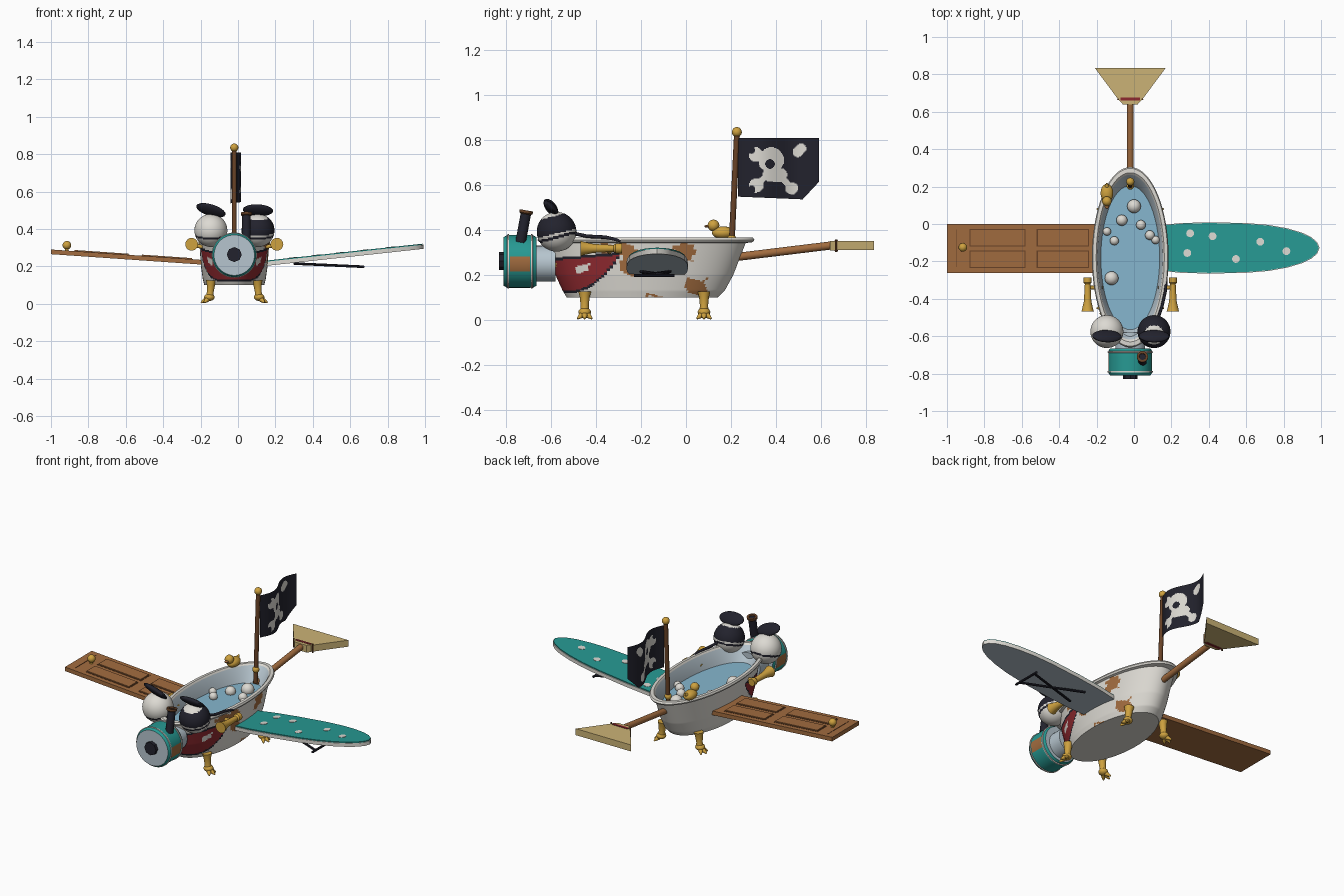
import bpy, bmesh, math
from mathutils import Vector, Matrix

cube = bpy.data.objects.get("Cube")
if cube:
    bpy.data.objects.remove(cube, do_unlink=True)

COLOURS = {
    "white": (.72, .70, .65), "teal": (.02, .32, .29), "brown": (.36, .15, .05),
    "dark_brown": (.14, .055, .02), "black": (.016, .016, .026), "brass": (.62, .36, .05),
    "red": (.27, .022, .028), "water": (.24, .47, .62), "straw": (.6, .45, .18),
    "steel": (.47, .56, .62)}
MATS = {}
for key, rgb in COLOURS.items():
    m = bpy.data.materials.new(key)
    m.use_nodes = True
    m.diffuse_color = (*rgb, 1)
    bsdf = next(n for n in m.node_tree.nodes if n.type == 'BSDF_PRINCIPLED')
    bsdf.inputs["Base Color"].default_value = (*rgb, 1)
    MATS[key] = m
CX = -.02  # centre line of the tub


def finish(name, bm, colour, rule=None, angle=35):
    """Turn a bmesh into an object; rule(centre, normal) may name another colour."""
    bmesh.ops.recalc_face_normals(bm, faces=bm.faces)
    names = [colour]
    if rule:
        for f in bm.faces:
            c = rule(f.calc_center_median(), f.normal) or colour
            if c not in names:
                names.append(c)
            f.material_index = names.index(c)
    me = bpy.data.meshes.new(name)
    bm.to_mesh(me)
    bm.free()
    for n in names:
        me.materials.append(MATS[n])
    ob = bpy.data.objects.new(name, me)
    bpy.context.collection.objects.link(ob)
    bpy.context.view_layer.objects.active = ob
    ob.select_set(True)
    bpy.ops.object.shade_smooth_by_angle(angle=math.radians(angle))
    ob.select_set(False)
    return ob


def skin(bm, rings, cap=True):
    """Join closed rings of points into a surface."""
    rows = [[bm.verts.new(p) for p in r] for r in rings]
    n = len(rows[0])
    for a, b in zip(rows, rows[1:]):
        for i in range(n):
            bm.faces.new((a[i], a[(i + 1) % n], b[(i + 1) % n], b[i]))
    if cap:
        bm.faces.new(rows[0])
        bm.faces.new(rows[-1])


def lathe(name, profile, start, end, colour, rule=None, seg=24):
    """Spin (radius, fraction) pairs around the line from start to end."""
    start, end = Vector(start), Vector(end)
    q = (end - start).to_track_quat('Z', 'Y')
    bm = bmesh.new()
    skin(bm, [[start.lerp(end, t) + q @ Vector((r * math.cos(a), r * math.sin(a), 0))
               for a in (math.tau * i / seg for i in range(seg))] for r, t in profile])
    return finish(name, bm, colour, rule)


def rod(name, start, end, r, colour, seg=16):
    return lathe(name, [(r, 0), (r, 1)], start, end, colour, seg=seg)


def ball(name, loc, size, colour, rule=None, turn=None, seg=20):
    size = size if isinstance(size, tuple) else (size,) * 3
    bm = bmesh.new()
    mat = Matrix.Translation(loc) @ (turn or Matrix()) @ Matrix.Diagonal((*size, 1))
    bmesh.ops.create_uvsphere(bm, u_segments=seg, v_segments=seg * 2 // 3, radius=1, matrix=mat)
    return finish(name, bm, colour, rule)


def slab(name, outline, z0, z1, colour, rule=None, lift=None):
    """Extrude a flat outline; lift(x) tilts it upward along x."""
    lift = lift or (lambda x: 0)
    bm = bmesh.new()
    skin(bm, [[(x, y, z + lift(x)) for x, y in outline] for z in (z0, z1)])
    return finish(name, bm, colour, rule)


def rect(x0, x1, y0, y1):
    return [(x0, y0), (x1, y0), (x1, y1), (x0, y1)]


def circle(x, y, r, n=16):
    return [(x + r * math.cos(math.tau * i / n), y + r * math.sin(math.tau * i / n)) for i in range(n)]


# Bathtub: oval rings of (height, half width, half length, centre y)
def oval(z, a, b, cy, n=160):
    return [(CX + a * math.cos(t), cy + b * math.sin(t), z) for t in (math.tau * i / n for i in range(n))]


def blend(p, q, steps):
    return [tuple(u + (v - u) * i / steps for u, v in zip(p, q)) for i in range(steps)]


base, low, mid, top = (.1, .16, .335, -.195), (.13, .168, .36, -.188), (.2, .178, .395, -.185), (.342, .188, .443, -.178)
shell = blend(base, low, 6) + blend(low, mid, 12) + blend(mid, top, 24) + [
    top, (.346, .2, .475, -.178), (.356, .205, .482, -.178), (.366, .2, .475, -.178),
    (.367, .182, .452, -.178), (.358, .174, .44, -.178), (.26, .155, .38, -.18), (.2, .14, .34, -.18)]
RUST = [(-.06, .035, .26, .338), (0, .09, .115, .18), (-.18, -.1, .1, .113), (-.29, -.22, .2, .335), (-.42, -.29, .3, .335)]


def tub_paint(c, n):
    inward = n.x * (c.x - CX) + n.y * (c.y + .18) < 0
    if inward and c.z > .2:
        return "steel" if c.z < .355 else None
    if c.z > .34 or n.z < -.9:
        return None
    high = .262 + .08 * (c.y + .62)
    bottom = .13 + .155 * max(0, (c.y + .52) / .22) ** 2
    if c.y < -.29 and bottom - .012 < c.z < high + .012:
        if c.z < bottom or c.z > high:
            return "black"
        if abs(c.y + .46) < .03 and abs(c.z - .228 - .3 * (c.y + .46)) < .016:
            return "white"
        return "brass" if abs(c.y + .59) < .014 and abs(c.z - .245) < .01 else "red"
    wobble = .008 * math.sin(90 * c.z + 70 * c.y)
    if c.x > CX and any(y0 < c.y + wobble < y1 and z0 < c.z + wobble < z1 for y0, y1, z0, z1 in RUST):
        return "brown"


bm = bmesh.new()
skin(bm, [oval(*r) for r in shell])
finish("bathtub", bm, "white", tub_paint)

# Bath water and foam bubbles
slab("bath_water", [p[:2] for p in oval(0, .158, .385, -.18, 64)], .255, .27, "water")
for x, y, r in [(0, .095, .037), (-.065, .02, .03), (-.145, -.04, .022), (-.105, -.09, .024),
                (.037, -.005, .026), (.085, -.06, .026), (.115, -.085, .022), (-.12, -.29, .037)]:
    ball("bubble", (x, y, .283), r, "white")

# Barrel engine
lathe("barrel", [(.108, 0), (.115, .08)] + [(.117, .1 + .1 * i) for i in range(8)] + [(.115, .92), (.108, 1)],
      (CX, -.81, .26), (CX, -.665, .26), "teal",
      lambda c, n: "steel" if abs(n.y) > .9 else
      "brown" if abs(c.z - .248) < .034 and -.785 < c.y < -.69 else None, seg=64)
for y in (-.79, -.685):
    lathe("barrel_hoop", [(.115, 0), (.121, .2), (.121, .8), (.115, 1)], (CX, y - .005, .26), (CX, y + .005, .26), "white", seg=48)
rod("engine_hub", (CX, -.83, .263), (CX, -.8, .263), .04, "black", 8)
rod("engine_mount", (CX, -.68, .25), (CX, -.58, .25), .08, "steel", 32)
rod("exhaust_pipe", (.045, -.735, .345), (.045, -.71, .48), .023, "black")
lathe("exhaust_rim", [(.024, 0), (.03, .3), (.03, 1), (.018, 1), (.016, .2)], (.045, -.712, .47), (.045, -.709, .487), "dark_brown")

# Eyes, brows and the loose strap
for side, x in (("right", -.145), ("left", .107)):
    centre = Vector((x, -.575, .392))

    def eye_paint(c, n, o=centre, patched=side == "left"):
        d = (c - o).dot(Vector((0, -.25, .97))) / .088
        if -.34 < d < -.2 or (patched and -.08 < d < .8):
            return "black"

    ball(side + "_eye", centre, .088, "white", eye_paint, seg=64)
    tilt = .3 if side == "right" else .05
    ball(side + "_brow", (x, -.6, .5), (.082, .042, .018), "black",
         turn=Matrix.Rotation(tilt, 4, 'Y') @ Matrix.Rotation(-.75, 4, 'X'))
cu = bpy.data.curves.new("eye_strap", 'CURVE')
cu.dimensions, cu.bevel_depth, cu.bevel_resolution = '3D', .008, 2
sp = cu.splines.new('POLY')
pts = [(.13, -.5, .385), (.15, -.44, .372), (.168, -.36, .368), (.172, -.29, .352)]
sp.points.add(len(pts) - 1)
for p, co in zip(sp.points, pts):
    p.co = (*co, 1)
cu.materials.append(MATS["black"])
bpy.context.collection.objects.link(bpy.data.objects.new("eye_strap", cu))

# Brass horns and clawed feet, mirrored about the tub
for s in (-1, 1):
    x = CX + s * .228
    lathe("horn", [(.034, 0), (.031, .04), (.02, .3), (.015, .8), (.022, .85), (.022, 1)],
          (x, -.468, .318), (x, -.285, .318), "brass")
    rod("horn_bracket", (x, -.34, .315), (CX + s * .15, -.34, .3), .01, "brass")
    for y in (-.45, .08):
        fx = CX + s * .123
        lathe("foot_leg", [(.022, 0), (.018, .35), (.022, .75), (.028, 1)], (fx + s * .008, y, .03), (fx, y, .125), "brass")
        ball("foot_pad", (fx + s * .01, y, .035), (.028, .028, .02), "brass")
        for a in (-.9, 0, .9):
            tip = Vector((s * math.cos(a) * .045, math.sin(a) * .04, -.024))
            lathe("claw", [(.013, 0), (.013, .5), (.004, 1)], (fx + s * .01, y, .034),
                  Vector((fx + s * .01, y, .03)) + tip, "brass", seg=10)

# Door wing with raised panels and a knob
door_lift = lambda x: -.069 * (x + .2)
slab("door_wing", rect(-1, -.15, -.262, 0), .21, .235, "brown", lift=door_lift)
for x0, x1 in ((-.88, -.58), (-.52, -.24)):
    for y0 in (-.235, -.12):
        slab("panel_groove", rect(x0, x1, y0, y0 + .093), .233, .2365, "dark_brown", lift=door_lift)
        slab("door_panel", rect(x0 + .006, x1 - .006, y0 + .006, y0 + .087), .233, .241, "brown", lift=door_lift)
slab("door_seam", rect(-.952, -.948, -.23, -.03), .233, .2365, "dark_brown", lift=door_lift)
rod("knob_stem", (-.915, -.125, .28), (-.915, -.125, .31), .01, "brass")
ball("door_knob", (-.915, -.125, .313), .023, "brass")

# Ironing board wing with dots and folded legs
board_lift = lambda x: .108 * (x - .17)
edge = [(.14, .122), (.25, .133), (.4, .137), (.6, .133), (.72, .123), (.82, .105), (.9, .081), (.95, .056), (.98, .03), (.992, 0)]
outline = [(x, -.128 - w) for x, w in edge] + [(x, -.128 + w) for x, w in reversed(edge[:-1])]
slab("ironing_board", outline, .205, .227, "white", lambda c, n: "steel" if n.z < -.5 else None, board_lift)
slab("board_cover", [(.14 + (x - .14) * .995, -.128 + (y + .128) * .97) for x, y in outline], .226, .233, "teal", lift=board_lift)
for x, y in [(.3, -.05), (.42, -.065), (.285, -.155), (.675, -.095), (.815, -.145), (.545, -.187)]:
    slab("board_dot", circle(x, y, .021), .23, .235, "white", lift=board_lift)
rod("board_leg", (.3, -.2, .215), (.67, -.07, .198), .007, "black", 8)
rod("board_leg", (.3, -.07, .215), (.67, -.2, .198), .007, "black", 8)
rod("board_leg_foot", (.67, -.23, .198), (.67, -.05, .198), .007, "black", 8)

# Broom tail
rod("broom_handle", (CX, .2, .277), (CX, .66, .333), .018, "brown")
slab("broom_neck", [(-.06, .64), (.02, .64), (.04, .662), (-.08, .662)], .308, .352, "straw")
slab("broom_bristles", [(-.08, .66), (.04, .66), (.17, .835), (-.21, .835)], .31, .35, "straw")
slab("broom_binding", rect(-.073, .033, .66, .675), .306, .354, "red")
for x in (-.085, .045):
    rod("binding_pin", (x, .667, .302), (x, .667, .358), .005, "dark_brown", 8)

# Mast and flag
rod("mast", (CX, .2, .28), (CX, .226, .82), .013, "dark_brown")
ball("mast_ball", (CX, .226, .835), .022, "brass")
ball("mast_base", (CX, .203, .36), .02, "brass")


def near(p, a, b, r):
    a, b = Vector(a), Vector(b)
    t = max(0, min(1, (p - a).dot(b - a) / (b - a).length_squared))
    return (p - a - (b - a) * t).length < r


def flag_paint(c, n):
    p = Vector((c.y, c.z))
    spot = lambda y, z, r: (p - Vector((y, z))).length < r
    if spot(.373, .693, .021):
        return None
    if spot(.378, .71, .057) or near(p, (.37, .645), (.42, .645), .03):
        return "white"
    for head, tail, notch in [((.31, .735), (.47, .59), (.29, .755)), ((.312, .598), (.4, .68), (.292, .58))]:
        if not spot(*notch, .017) and (spot(*head, .032) or near(p, head, tail, .014)):
            return "white"
    if spot(.47, .585, .028) or near(p, (.495, .745), (.512, .762), .022):
        return "white"


bm = bmesh.new()
bmesh.ops.create_grid(bm, x_segments=90, y_segments=66, size=.5)
for v in bm.verts:
    u, w = v.co.x + .5, v.co.y + .5
    foot = .548 - .015 * u + .4 * max(0, u - .8)
    v.co = (-.012 + .028 * math.sin(math.tau * u), .232 + .358 * u, foot + (.808 - foot) * w)
finish("flag", bm, "black", flag_paint)

# Toy duck on the rim
ball("duck_body", (-.145, .165, .388), (.034, .05, .028), "brass")
ball("duck_head", (-.145, .122, .42), .026, "brass")
ball("duck_beak", (-.145, .096, .416), (.012, .015, .006), "brown")
lathe("duck_tail", [(.018, 0), (.004, 1)], (-.145, .19, .392), (-.145, .218, .412), "brass", seg=12)
